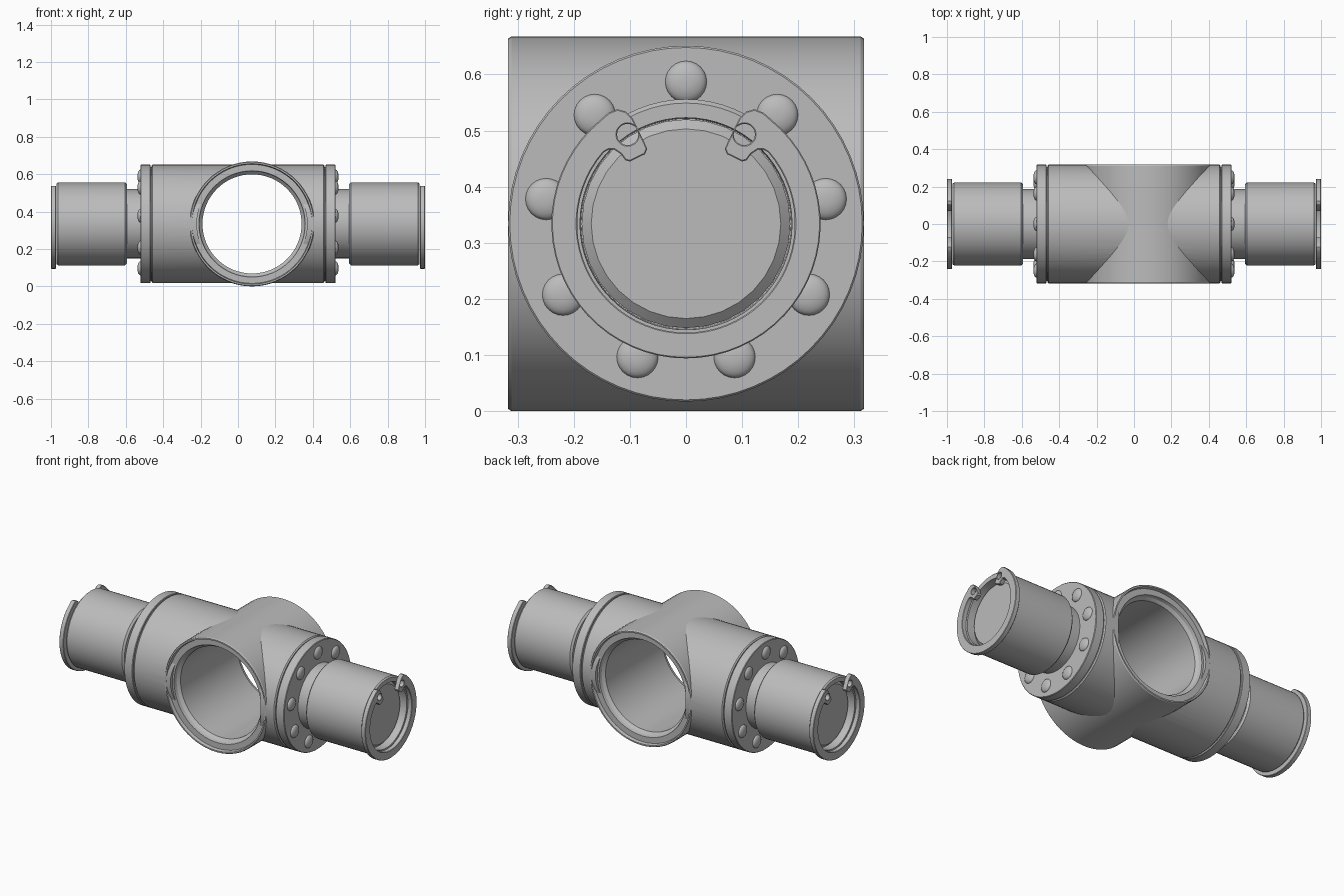
import bpy, math
from math import sin, cos, pi, radians

cube = bpy.data.objects.get("Cube")
if cube:
    bpy.data.objects.remove(cube, do_unlink=True)

CZ = 0.334        # height of all axes
TUBE_X = 0.075    # offset of the cross tube
R_BODY, R_TUBE = 0.317, 0.334

steel = bpy.data.materials.new("grey steel")
steel.use_nodes = True
GREY = (0.5, 0.5, 0.5, 1)
steel.diffuse_color = GREY
steel.node_tree.nodes["Principled BSDF"].inputs["Base Color"].default_value = GREY


def add_object(name, data):
    ob = bpy.data.objects.new(name, data)
    bpy.context.collection.objects.link(ob)
    data.materials.append(steel)
    return ob


def smooth(ob, angle=30):
    bpy.ops.object.select_all(action='DESELECT')
    ob.select_set(True)
    bpy.context.view_layer.objects.active = ob
    bpy.ops.object.shade_smooth_by_angle(angle=radians(angle))


def lathe(name, profile, axis='X', segs=64, closed=False, center=(0, 0, CZ)):
    """Turn (position, radius) points about an axis; open profiles get end caps."""
    verts, faces, n = [], [], len(profile)
    for k in range(segs):
        a = 2 * pi * k / segs
        for t, r in profile:
            p = (t, r * sin(a), r * cos(a)) if axis == 'X' else (r * cos(a), t, r * sin(a))
            verts.append([c + q for c, q in zip(center, p)])
    for k in range(segs):
        m = (k + 1) % segs
        for i in range(n if closed else n - 1):
            j = (i + 1) % n
            faces.append((k * n + i, k * n + j, m * n + j, m * n + i))
    if not closed:
        faces.append([k * n for k in range(segs)])
        faces.append([k * n + n - 1 for k in range(segs)][::-1])
    me = bpy.data.meshes.new(name)
    me.from_pydata(verts, [], faces)
    import bmesh
    bm = bmesh.new()
    bm.from_mesh(me)
    bmesh.ops.recalc_face_normals(bm, faces=bm.faces)
    bm.to_mesh(me)
    bm.free()
    ob = add_object(name, me)
    smooth(ob)
    return ob


def bake(ob):
    """Mesh of an object with its modifiers or curve settings applied."""
    dg = bpy.context.evaluated_depsgraph_get()
    return bpy.data.meshes.new_from_object(ob.evaluated_get(dg))


# Main body with the through bore cut out
body = lathe("main_body", [(-0.462, R_BODY - 0.006), (-0.456, R_BODY),
                           (0.456, R_BODY), (0.462, R_BODY - 0.006)])
cutter = lathe("bore_cutter", [(-0.5, 0.295), (0.5, 0.295)], 'Y', center=(TUBE_X, 0, CZ))
cutter.hide_render = True
cut = body.modifiers.new("bore", 'BOOLEAN')
cut.operation, cut.solver, cut.object = 'DIFFERENCE', 'EXACT', cutter
body_mesh = bake(body)
body.modifiers.clear()
body.data = body_mesh
bpy.data.objects.remove(cutter, do_unlink=True)
smooth(body)

# Cross tube: chamfered lip, counterbore and bore at both ends
end = [(0.265, 0.265), (0.28, 0.28), (0.298, 0.284), (0.298, 0.318), (0.317, 0.322),
       (0.317, R_TUBE - 0.004), (0.311, R_TUBE)]
lathe("cross_tube", end + [(-t, r) for t, r in reversed(end)], 'Y', closed=True,
      center=(TUBE_X, 0, CZ))


# Retaining ring outline: outer arc, lug, inner arc, mirrored lug
def ring_outline():
    lug = [(0.138, 0.198), (0.122, 0.204), (0.107, 0.2), (0.095, 0.188), (0.069, 0.134),
           (0.073, 0.124), (0.1, 0.111), (0.108, 0.113), (0.116, 0.124), (0.128, 0.132),
           (0.138, 0.132)]

    def arc(r, start, stop, n=48):
        angles = [radians(start + (stop - start) * i / n) for i in range(n + 1)]
        return [(r * sin(a), r * cos(a)) for a in angles]
    mirrored = [(-y, z) for y, z in reversed(lug)]
    return arc(0.24, 321, 39) + lug + arc(0.194, 49, 311) + mirrored


def retaining_ring(name, x):
    cu = bpy.data.curves.new(name, 'CURVE')
    cu.dimensions, cu.fill_mode = '2D', 'BOTH'
    cu.extrude, cu.bevel_depth, cu.bevel_resolution, cu.offset = 0.0115, 0.002, 0, -0.002
    holes = [[(s * 0.104 + 0.019 * cos(2 * pi * i / 20), 0.159 + 0.019 * sin(2 * pi * i / 20))
              for i in range(20)] for s in (-1, 1)]
    for pts in [ring_outline()] + holes:
        sp = cu.splines.new('POLY')
        sp.points.add(len(pts) - 1)
        for p, (u, v) in zip(sp.points, pts):
            p.co = (u, v, 0, 1)
        sp.use_cyclic_u = True
    tmp = add_object(name + "_curve", cu)
    me = bake(tmp)
    bpy.data.objects.remove(tmp, do_unlink=True)
    me.materials.clear()
    ob = add_object(name, me)
    ob.rotation_euler = (pi / 2, 0, pi / 2)
    ob.location = (x, 0, CZ)
    smooth(ob)


# Both ends: flange, bolts, shaft, sleeve and retaining ring
for side, s in (("left", 1), ("right", -1)):
    def turned(part, profile, **kw):
        return lathe(f"{side}_{part}", [(s * t, r) for t, r in profile], **kw)

    turned("groove", [(0.45, 0.305), (0.475, 0.305)])
    turned("flange", [(0.468, R_BODY - 0.003), (0.471, R_BODY),
                      (0.519, R_BODY), (0.522, R_BODY - 0.003)])
    turned("shaft", [(0.5, 0.186), (0.925, 0.186), (0.94, 0.169)], segs=32)
    turned("sleeve", [(0.594, 0.18), (0.594, 0.212), (0.604, 0.222), (0.962, 0.222),
                      (0.97, 0.215), (0.97, 0.189), (0.9, 0.187), (0.9, 0.18)], closed=True)
    for i in range(9):
        a = 2 * pi * i / 9
        dome = [(0.515, 0.037)] + [(0.522 + 0.016 * sin(b), 0.037 * cos(b))
                                   for b in (k * pi / 12 for k in range(6))]
        turned(f"bolt_{i + 1}", dome, segs=24,
               center=(0, 0.253 * sin(a), CZ + 0.253 * cos(a)))
    retaining_ring(f"{side}_retaining_ring", s * 0.9865)
